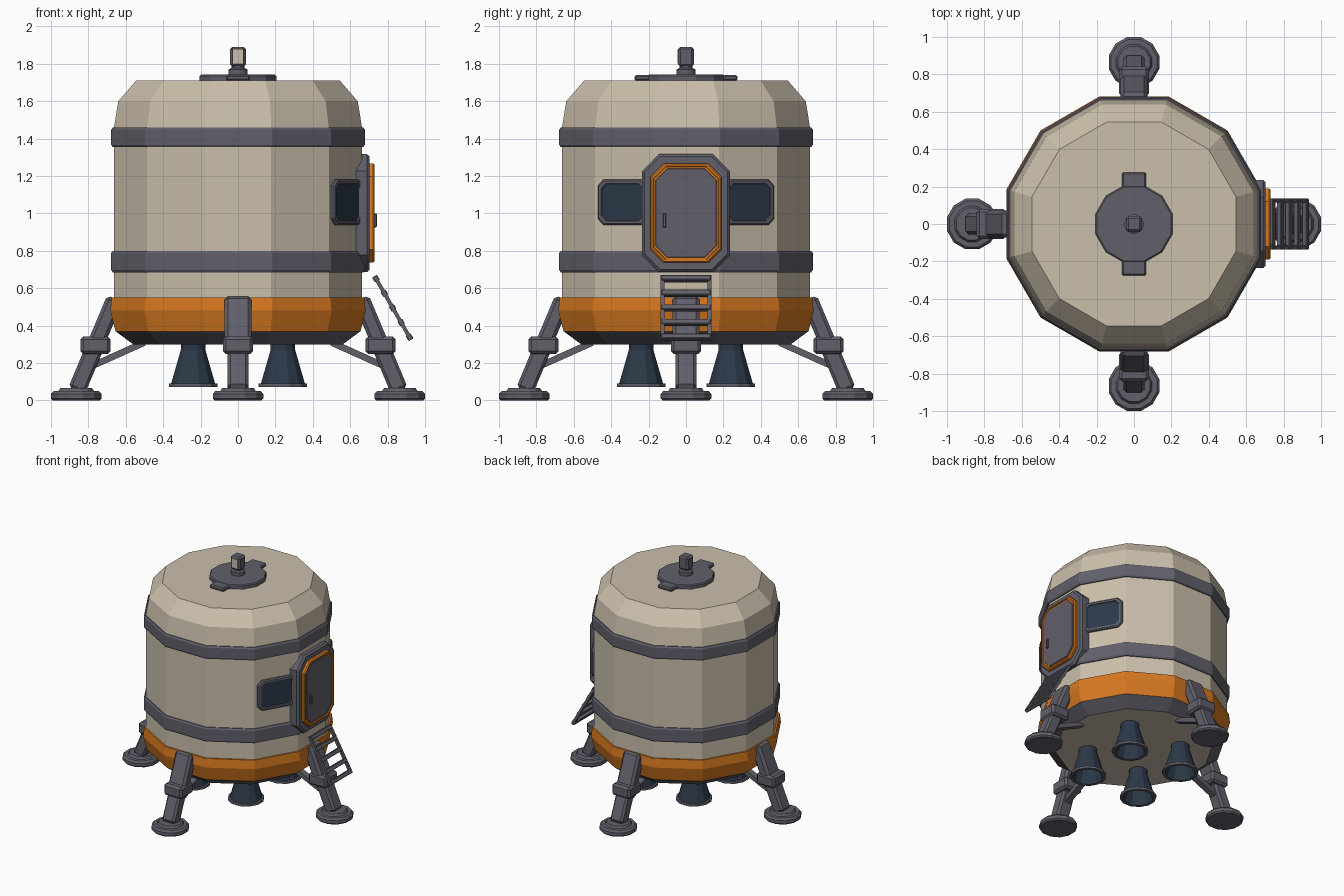
import bpy, bmesh, math
from mathutils import Matrix, Vector

cube = bpy.data.objects.get("Cube")
if cube:
    bpy.data.objects.remove(cube, do_unlink=True)


def material(name, rgb):
    lin = [((c / 255 + 0.055) / 1.055) ** 2.4 for c in rgb] + [1.0]
    m = bpy.data.materials.new(name)
    m.use_nodes = True
    m.diffuse_color = lin
    m.node_tree.nodes["Principled BSDF"].inputs["Base Color"].default_value = lin
    return m


BEIGE = material("beige_hull", (203, 191, 171))
GREY = material("grey_metal", (97, 96, 107))
ORANGE = material("orange_trim", (214, 120, 32))
NAVY = material("dark_navy", (44, 57, 73))


def finish(name, bm, mats, matrix=Matrix()):
    bmesh.ops.recalc_face_normals(bm, faces=bm.faces)
    mesh = bpy.data.meshes.new(name)
    bm.to_mesh(mesh)
    bm.free()
    mesh.transform(matrix)
    for m in mats:
        mesh.materials.append(m)
    ob = bpy.data.objects.new(name, mesh)
    bpy.context.collection.objects.link(ob)
    return ob


def loft(name, rings, mats, segments=None, caps=(0, 0), matrix=Matrix()):
    """Join matching rings of points; segments gives a material index per step."""
    bm = bmesh.new()
    loops = [[bm.verts.new(p) for p in ring] for ring in rings]
    n = len(loops[0])
    for s, (a, b) in enumerate(zip(loops, loops[1:])):
        for i in range(n):
            f = bm.faces.new((a[i], a[(i + 1) % n], b[(i + 1) % n], b[i]))
            f.material_index = segments[s] if segments else 0
    for loop, idx in zip((loops[0], loops[-1]), caps):
        bm.faces.new(loop).material_index = idx
    return finish(name, bm, mats, matrix)


def lathe(name, profile, mats, segments=None, caps=(0, 0), at=(0, 0, 0), n=12):
    """Turned part; profile holds (distance to flat side, height)."""
    def ring(r, z):
        r /= math.cos(math.pi / n)
        angles = [2 * math.pi * (i + 0.5) / n for i in range(n)]
        return [(r * math.cos(a), r * math.sin(a), z) for a in angles]
    return loft(name, [ring(r, z) for r, z in profile], mats, segments, caps,
                Matrix.Translation(at))


def plate(name, layers, mats, z, angle=0, segments=None, caps=(0, 0)):
    """Panel with cut corners facing outwards; layers hold half width, half height, cut, depth."""
    rings = []
    for w, h, c, d in layers:
        quarter = [(w, h - c), (w - c, h)]
        half = quarter + [(-y, v) for y, v in reversed(quarter)]
        rings.append([(d, y, v) for y, v in half] + [(d, -y, -v) for y, v in half])
    turn = Matrix.Translation((0, 0, z)) @ Matrix.Rotation(math.radians(angle), 4, "Z")
    return loft(name, rings, mats, segments, caps, turn)


def box(name, centre, size, mat=GREY, bevel=0.0, matrix=Matrix()):
    bm = bmesh.new()
    bmesh.ops.create_cube(bm, size=1)
    bmesh.ops.scale(bm, vec=size, verts=bm.verts)
    if bevel:
        bmesh.ops.bevel(bm, geom=bm.edges[:], offset=bevel, segments=1, affect="EDGES")
    return finish(name, bm, [mat], matrix @ Matrix.Translation(centre))


def strut(name, start, end, width, depth, bevel=0.0, matrix=Matrix()):
    """Beam between two points that share the same y."""
    p, q = Vector(start), Vector(end)
    z = (q - p).normalized()
    y = Vector((0, 1, 0))
    turn = Matrix((y.cross(z), y, z)).transposed().to_4x4()
    return box(name, (0, 0, 0), (depth, width, (q - p).length), GREY, bevel,
               matrix @ Matrix.Translation((p + q) / 2) @ turn)


# Hull: dark skirt, orange belt, beige tank and shoulder
lathe("hull", [(0.56, 0.30), (0.655, 0.37), (0.683, 0.48), (0.675, 0.55), (0.663, 0.55),
               (0.663, 1.46), (0.64, 1.60), (0.545, 1.71)],
      [BEIGE, GREY, ORANGE], [1, 2, 2, 2, 0, 0, 0])
for name, low, high in (("lower_band", 0.685, 0.80), ("upper_band", 1.355, 1.46)):
    lathe(name, [(0.65, low), (0.67, low), (0.678, low + 0.012), (0.678, high - 0.012),
                 (0.67, high), (0.65, high)], [GREY])

# Roof hatch and beacon
lathe("roof_hatch", [(0.205, 1.70), (0.205, 1.735), (0.198, 1.742)], [GREY])
for side, s in (("front", -1), ("back", 1)):
    box(side + "_hatch_tab", (0, s * 0.215, 1.725), (0.13, 0.12, 0.03), GREY, 0.008)
lathe("beacon_base", [(0.05, 1.735), (0.05, 1.77), (0.035, 1.777), (0.035, 1.80)], [GREY])
box("beacon_head", (0, 0, 1.838), (0.085, 0.085, 0.105), GREY, 0.012)
box("beacon_lamp", (0, -0.043, 1.838), (0.056, 0.006, 0.075), BEIGE)

# Door with frame, orange surround, panel and handle
DOOR_Z = 1.002
plate("door_frame", [(0.235, 0.315, 0.09, 0.60), (0.235, 0.315, 0.09, 0.69),
                     (0.222, 0.302, 0.085, 0.704)], [GREY], DOOR_Z)
plate("door", [(0.19, 0.265, 0.07, 0.69), (0.19, 0.265, 0.07, 0.722),
               (0.183, 0.258, 0.068, 0.73), (0.174, 0.249, 0.065, 0.73),
               (0.172, 0.247, 0.064, 0.722), (0.162, 0.237, 0.06, 0.722),
               (0.160, 0.235, 0.06, 0.728)],
      [ORANGE, GREY], DOOR_Z, segments=[0, 0, 0, 0, 0, 1], caps=(0, 1))
box("door_handle", (0.733, -0.115, 0.963), (0.018, 0.018, 0.075), GREY, 0.004)

# Windows on the panels beside the door
for side, angle in (("front", -30), ("back", 30)):
    plate(side + "_window",
          [(0.155, 0.122, 0.035, 0.65), (0.155, 0.122, 0.035, 0.675),
           (0.147, 0.114, 0.032, 0.683), (0.13, 0.10, 0.028, 0.683),
           (0.127, 0.097, 0.027, 0.676)],
          [GREY, NAVY], 1.06, angle, caps=(0, 1))

# Boarding ladder
top, foot = Vector((0.73, 0, 0.665)), Vector((0.925, 0, 0.325))
for side, y in (("front", -0.125), ("back", 0.125)):
    shift = Vector((0, y, 0))
    strut(side + "_ladder_rail", top + shift, foot + shift, 0.022, 0.02)
step = (foot - top).normalized() * 0.016
for i in range(5):
    mid = top.lerp(foot, 0.04 + 0.23 * i)
    strut(f"ladder_rung_{i + 1}", mid - step, mid + step, 0.265, 0.03, 0.004)

# Four landing legs
for i, side in enumerate(("left", "back", "right", "front")):
    turn = Matrix.Rotation(i * math.pi / 2, 4, "Z")
    strut(side + "_leg_upper", (0.658, 0, 0.545), (0.765, 0, 0.29), 0.145, 0.09, 0.018, turn)
    strut(side + "_leg_lower", (0.755, 0, 0.31), (0.862, 0, 0.055), 0.11, 0.095, 0.015, turn)
    box(side + "_leg_knee", (0.762, 0, 0.295), (0.16, 0.16, 0.095), GREY, 0.016, turn)
    strut(side + "_leg_brace", (0.50, 0, 0.31), (0.79, 0, 0.18), 0.05, 0.035, 0.0, turn)
    lathe(side + "_foot", [(0.125, 0), (0.135, 0.01), (0.135, 0.035), (0.122, 0.05),
                           (0.095, 0.05), (0.085, 0.066)], [GREY],
          at=turn @ Vector((0.865, 0, 0)))

# Four hollow engine bells
for ys, fore in ((-1, "front"), (1, "back")):
    for xs, side in ((-1, "right"), (1, "left")):
        lathe(f"{fore}_{side}_engine",
              [(0.066, 0.31), (0.066, 0.27), (0.07, 0.255), (0.117, 0.092), (0.13, 0.09),
               (0.13, 0.072), (0.108, 0.072), (0.058, 0.24)],
              [NAVY, GREY], [0, 0, 0, 1, 1, 1, 0], at=(xs * 0.24, ys * 0.24, 0))
